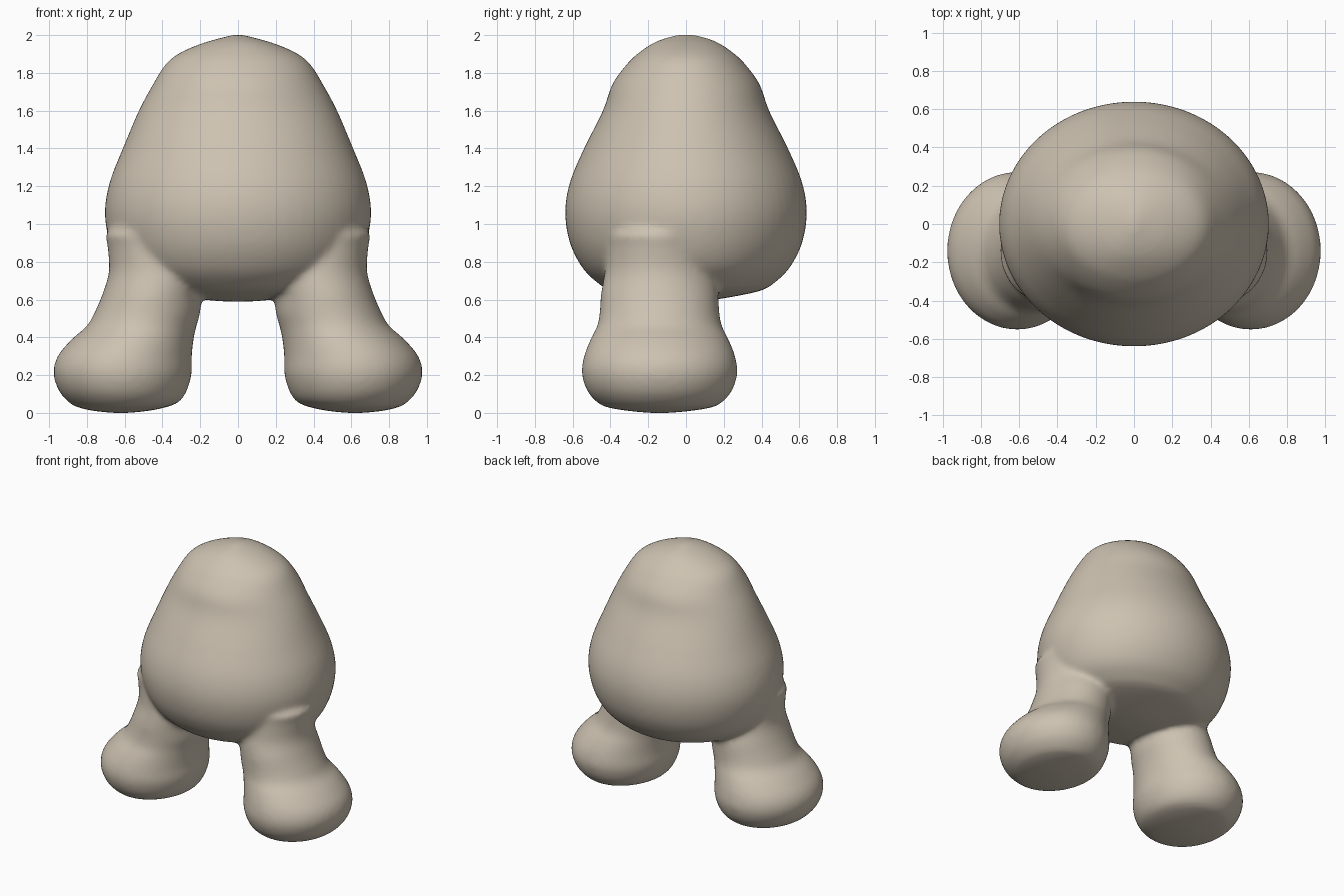
import bpy
import bmesh
from math import cos, sin, tau
from mathutils import Vector

SIDES = 64
STEPS = 5

default_cube = bpy.data.objects.get("Cube")
if default_cube:
    bpy.data.objects.remove(default_cube, do_unlink=True)

# One warm clay colour for the whole figure
clay = bpy.data.materials.new("warm_beige")
clay.use_nodes = True
colour = (0.61, 0.54, 0.44, 1)
clay.diffuse_color = colour
shader = clay.node_tree.nodes["Principled BSDF"]
shader.inputs["Base Color"].default_value = colour
shader.inputs["Roughness"].default_value = 0.7


def spline(before, start, end, after, t):
    """Smooth curve between start and end, steered by their neighbours."""
    slope_in = (end - before) / 2
    slope_out = (after - start) / 2
    bend = 3 * (end - start) - 2 * slope_in - slope_out
    twist = 2 * (start - end) + slope_in + slope_out
    return start + t * (slope_in + t * (bend + t * twist))


def refine(rows):
    """Add in-between rings to a short list of key rings."""
    keys = [Vector(row) for row in rows]
    padded = [keys[0]] + keys + [keys[-1]]
    rings = []
    for i in range(len(keys) - 1):
        for step in range(STEPS):
            rings.append(spline(*padded[i:i + 4], step / STEPS))
    return rings + [keys[-1]]


def loft(bm, rows, side=1, centre_y=0):
    """Skin elliptical rings given as height, inner x, outer x, half depth."""
    previous = None
    rings = []
    for height, inner, outer, depth in refine(rows):
        middle = side * (inner + outer) / 2
        width = (outer - inner) / 2
        ring = []
        for i in range(SIDES):
            angle = tau * i / SIDES
            x = middle + width * cos(angle)
            y = centre_y + depth * sin(angle)
            ring.append(bm.verts.new((x, y, height)))
        if previous:
            for i in range(SIDES):
                j = (i + 1) % SIDES
                bm.faces.new((previous[i], previous[j], ring[j], ring[i]))
        previous = ring
        rings.append(ring)
    bm.faces.new(list(reversed(rings[0])))
    bm.faces.new(rings[-1])


# Egg-shaped body: height, half width, half depth
body_profile = [
    (.59, .08, .07), (.605, .22, .19), (.645, .43, .39), (.69, .53, .47),
    (.77, .62, .55), (.9, .68, .615), (1.06, .705, .64), (1.22, .68, .615),
    (1.4, .61, .54), (1.6, .525, .44), (1.74, .45, .39), (1.85, .38, .31),
    (1.91, .3, .245), (1.96, .18, .17), (1.99, .07, .09), (2.005, .01, .02),
]

# Leg with a bulbous foot: height, inner x, outer x, half depth
leg_profile = [
    (0, .58, .66, .05), (.01, .48, .76, .16), (.03, .38, .85, .28),
    (.06, .31, .9, .335), (.12, .27, .95, .385), (.21, .245, .977, .412),
    (.3, .245, .955, .4), (.39, .235, .88, .365), (.46, .22, .8, .33),
    (.53, .2, .76, .317), (.63, .19, .717, .31), (.75, .15, .683, .29),
    (.88, .15, .69, .28), (.955, .17, .697, .27), (.98, .3, .6, .15),
]

bm = bmesh.new()
loft(bm, [(z, -width, width, depth) for z, width, depth in body_profile])
for side in (-1, 1):
    loft(bm, leg_profile, side, centre_y=-.14)
bmesh.ops.recalc_face_normals(bm, faces=bm.faces)
mesh = bpy.data.meshes.new("body_with_legs")
bm.to_mesh(mesh)
bm.free()
mesh.materials.append(clay)
body = bpy.data.objects.new("body_with_legs", mesh)
bpy.context.collection.objects.link(body)

# Fuse the legs into the body and soften the joints
fuse = body.modifiers.new("fuse", "REMESH")
fuse.mode = "VOXEL"
fuse.voxel_size = 0.018
fuse.use_smooth_shade = True
soften = body.modifiers.new("soften", "SMOOTH")
soften.factor = 0.5
soften.iterations = 10
